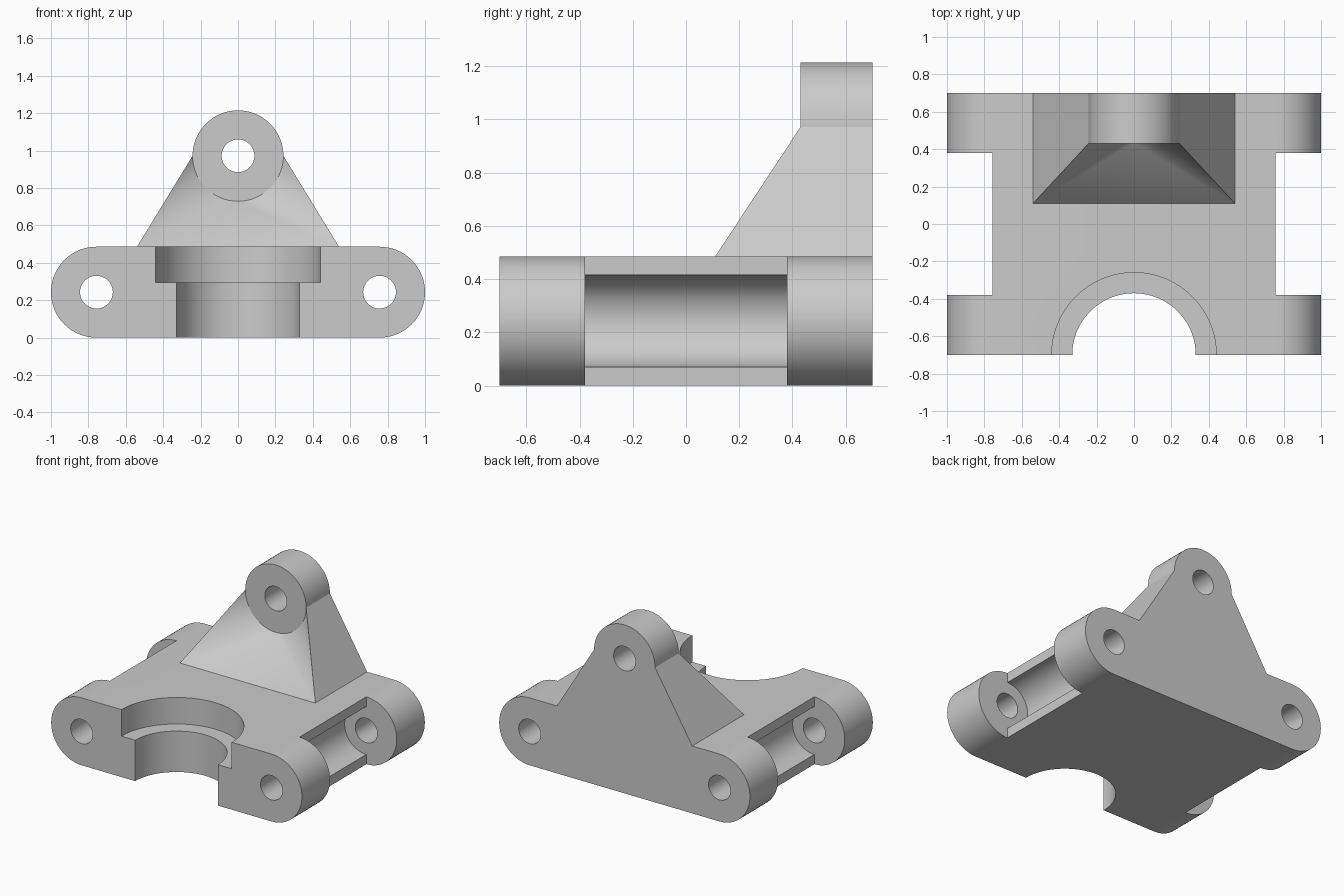
import bpy, bmesh
from math import sin, cos, pi

cube = bpy.data.objects.get("Cube")
if cube:
    bpy.data.objects.remove(cube, do_unlink=True)

R = 0.243            # outer radius of every lug
HOLE = 0.0875        # bolt hole radius
LUG_X, LUG_Z = 0.757, R
TOP = 2 * R          # top of the base
BOSS_Z = 0.972
BACK, BOSS_FRONT = 0.70, 0.43

grey = bpy.data.materials.new("light grey metal")
grey.use_nodes = True
grey.diffuse_color = (0.6, 0.6, 0.6, 1)
grey.node_tree.nodes["Principled BSDF"].inputs["Base Color"].default_value = (0.6, 0.6, 0.6, 1)


def arc(cx, cz, r, start, end, n):
    angles = [start + (end - start) * i / n for i in range(n + 1)]
    return [(cx + r * cos(a), cz + r * sin(a)) for a in angles]


def circle(cx, cz, r, n=64):
    return arc(cx, cz, r, 0, 2 * pi, n)[:-1]


def finish(name, bm):
    bmesh.ops.recalc_face_normals(bm, faces=bm.faces)
    mesh = bpy.data.meshes.new(name)
    bm.to_mesh(mesh)
    bm.free()
    mesh.materials.append(grey)
    obj = bpy.data.objects.new(name, mesh)
    bpy.context.collection.objects.link(obj)
    return obj


def prism(name, profile, low, high, axis="y"):
    """Extrude a flat outline along y (outline in x, z) or z (outline in x, y)."""
    bm = bmesh.new()
    place = (lambda p, d: (p[0], d, p[1])) if axis == "y" else (lambda p, d: (p[0], p[1], d))
    a = [bm.verts.new(place(p, low)) for p in profile]
    b = [bm.verts.new(place(p, high)) for p in profile]
    bm.faces.new(a)
    bm.faces.new(b)
    for i in range(len(a)):
        j = (i + 1) % len(a)
        bm.faces.new((a[i], a[j], b[j], b[i]))
    return finish(name, bm)


def activate(obj):
    bpy.ops.object.select_all(action="DESELECT")
    obj.select_set(True)
    bpy.context.view_layer.objects.active = obj


def cut(obj, cutter):
    cutter.hide_render = True
    mod = obj.modifiers.new("cut", "BOOLEAN")
    mod.operation, mod.solver, mod.object = "DIFFERENCE", "EXACT", cutter
    activate(obj)
    bpy.ops.object.modifier_apply(modifier=mod.name)
    bpy.data.objects.remove(cutter, do_unlink=True)


# Base plate with rounded ends
outline = arc(LUG_X, LUG_Z, R, -pi / 2, pi / 2, 32) + arc(-LUG_X, LUG_Z, R, pi / 2, 3 * pi / 2, 32)
base = prism("base", outline, -BACK, BACK)

# Side notches with a round groove, and bolt holes through the lugs
for side in (1, -1):
    notch = [(LUG_X, -0.1), (1.1, -0.1), (1.1, 0.6), (LUG_X, 0.6)]
    notch += arc(LUG_X, LUG_Z, 0.1725, pi / 2, 3 * pi / 2, 32)
    cut(base, prism("notch_cutter", [(side * x, z) for x, z in notch], -0.38, 0.38))
    cut(base, prism("hole_cutter", circle(side * LUG_X, LUG_Z, HOLE), -1, 1))

# Stepped half-round bearing seat in the front edge
cut(base, prism("seat_cutter", circle(0, -BACK, 0.33, 96), -0.1, 0.6, "z"))
cut(base, prism("step_cutter", circle(0, -BACK, 0.44, 96), 0.295, 0.7, "z"))

# Upright boss
boss = prism("boss", circle(0, BOSS_Z, R), BOSS_FRONT, BACK)
cut(boss, prism("hole_cutter", circle(0, BOSS_Z, HOLE), 0, 1))

# Gusset blending from a rectangle into the lower half of the boss
bm = bmesh.new()
half, front = 0.54, 0.11
fl, fr, br, bl = [bm.verts.new((x, y, TOP)) for x, y in
                  ((-half, front), (half, front), (half, BACK), (-half, BACK))]
rim = [bm.verts.new((x, BOSS_FRONT, z)) for x, z in arc(0, BOSS_Z, R, pi, 2 * pi, 32)]
tl, tr = [bm.verts.new((x, BACK, BOSS_Z)) for x in (-R, R)]
mid = len(rim) // 2
for i in range(len(rim) - 1):
    bm.faces.new((fl if i < mid else fr, rim[i], rim[i + 1]))
for face in ((fl, fr, rim[mid]), (fl, bl, tl, rim[0]), (fr, br, tr, rim[-1]),
             (bl, br, tr, tl), (fl, fr, br, bl), (rim[0], rim[-1], tr, tl), rim):
    bm.faces.new(face)
gusset = finish("gusset", bm)
cut(gusset, prism("hole_cutter", circle(0, BOSS_Z, HOLE), 0, 1))

for obj in (base, boss, gusset):
    activate(obj)
    bpy.ops.object.shade_smooth_by_angle(angle=pi / 6)
